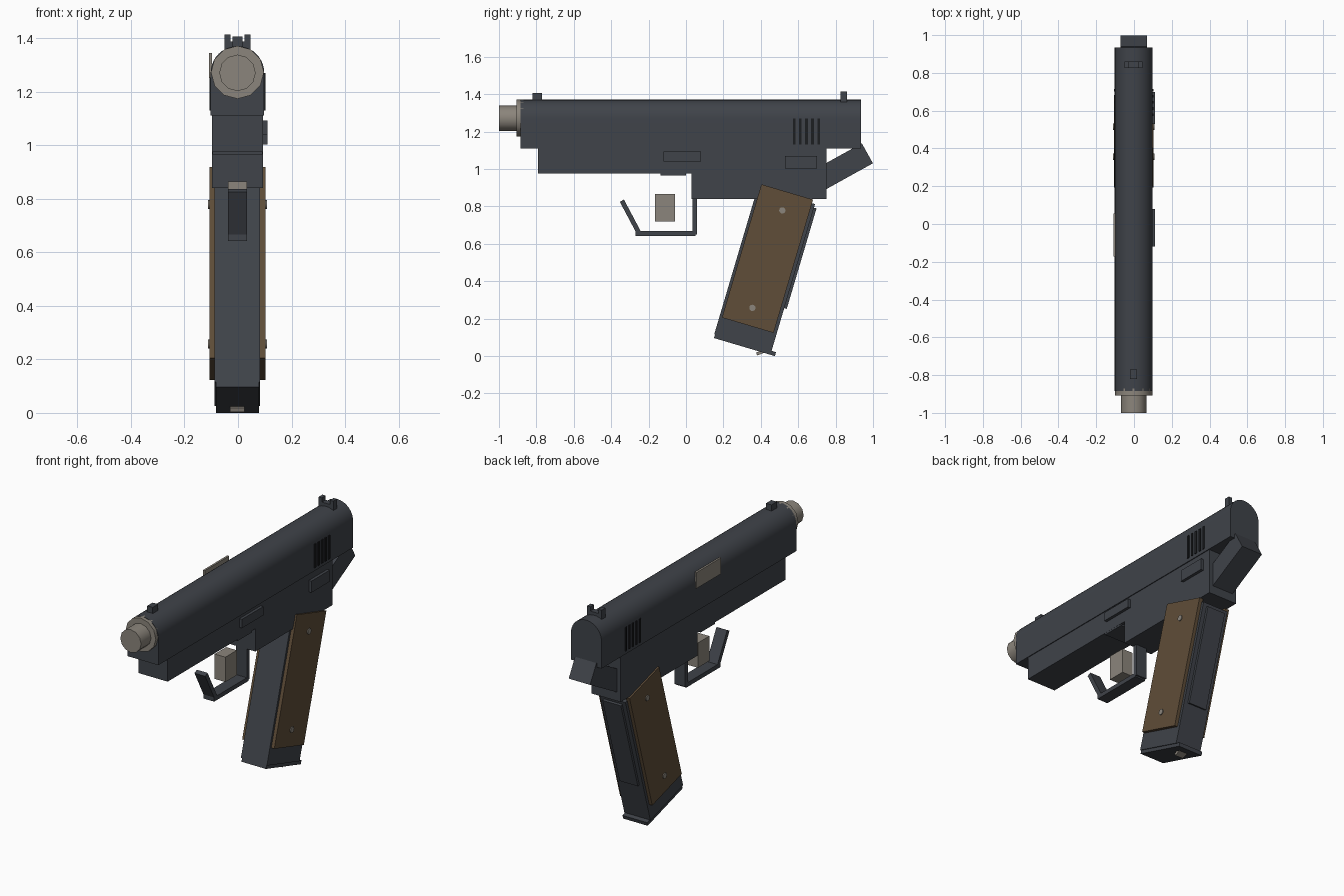
import bpy, bmesh, math
from mathutils import Vector, Matrix

if "Cube" in bpy.data.objects:
    bpy.data.objects.remove(bpy.data.objects["Cube"])

CX = -0.002  # slight sideways offset of the body


def material(name, rgb):
    m = bpy.data.materials.new(name)
    m.diffuse_color = (*rgb, 1)
    m.use_nodes = True
    m.node_tree.nodes["Principled BSDF"].inputs["Base Color"].default_value = m.diffuse_color
    return m


GUNMETAL = material("gunmetal", (0.05, 0.056, 0.067))
DARK = material("dark", (0.012, 0.013, 0.015))
STEEL = material("steel", (0.26, 0.235, 0.2))
WOOD = material("wood", (0.115, 0.075, 0.04))


def finish(name, bm, mat, smooth=False):
    bmesh.ops.recalc_face_normals(bm, faces=bm.faces)
    me = bpy.data.meshes.new(name)
    bm.to_mesh(me)
    bm.free()
    ob = bpy.data.objects.new(name, me)
    bpy.context.collection.objects.link(ob)
    me.materials.append(mat)
    if smooth:
        bpy.ops.object.select_all(action='DESELECT')
        ob.select_set(True)
        bpy.context.view_layer.objects.active = ob
        bpy.ops.object.shade_smooth_by_angle(angle=math.radians(35))
    return ob


def box(name, x, y, z, mat=GUNMETAL, frame=Matrix()):
    """Box from (min, max) ranges, optionally placed in a tilted frame."""
    bm = bmesh.new()
    bmesh.ops.create_cube(bm, size=1)
    for v in bm.verts:
        v.co = Vector([r[0] if c < 0 else r[1] for c, r in zip(v.co, (x, y, z))])
    bm.transform(Matrix.Translation((CX, 0, 0)) @ frame)
    return finish(name, bm, mat)


def cylinder(name, a, b, r, sides, mat, smooth=False):
    """Cylinder between two points."""
    a, b = Vector(a), Vector(b)
    bm = bmesh.new()
    bmesh.ops.create_cone(bm, cap_ends=True, segments=sides, radius1=r, radius2=r, depth=(b - a).length)
    rot = (b - a).to_track_quat('Z', 'Y').to_matrix().to_4x4()
    bm.transform(Matrix.Translation((a + b) / 2 + Vector((CX, 0, 0))) @ rot)
    return finish(name, bm, mat, smooth)


def tilted(y, z, degrees):
    return Matrix.Translation((0, y, z)) @ Matrix.Rotation(math.radians(degrees), 4, 'X')


def sym(h):
    return (-h, h)


# Slide: flat sides with a half-round top
bm = bmesh.new()
prof = [(-0.1, 1.11), (0.1, 1.11)]
prof += [(0.1 * math.cos(math.pi * i / 20), 1.27 + 0.1 * math.sin(math.pi * i / 20)) for i in range(21)]
face = bm.faces.new([bm.verts.new((CX + x, -0.885, z)) for x, z in prof])
ext = bmesh.ops.extrude_face_region(bm, geom=[face], use_keep_orig=True)
bmesh.ops.translate(bm, vec=(0, 1.82, 0), verts=[g for g in ext["geom"] if isinstance(g, bmesh.types.BMVert)])
finish("slide", bm, GUNMETAL, True)

# Barrel and bushing
cylinder("bushing", (0, -0.907, 1.272), (0, -0.87, 1.272), 0.099, 12, STEEL, True)
cylinder("barrel", (0, -1.0, 1.27), (0, -0.87, 1.27), 0.068, 12, STEEL, True)

# Sights
box("front_sight", sym(0.018), (-0.82, -0.77), (1.355, 1.405))
box("rear_sight_base", sym(0.048), (0.825, 0.86), (1.345, 1.388))
for side in (-1, 1):
    xs = sorted((side * 0.026, side * 0.048))
    box("rear_sight_post", xs, (0.825, 0.86), (1.38, 1.413))

# Frame
box("dust_cover", sym(0.095), (-0.79, 0.75), (0.975, 1.112))
box("lower_frame", sym(0.095), (0.03, 0.75), (0.84, 1.112))
box("frame_lip", sym(0.094), (-0.135, 0.0), (0.965, 0.98))
box("tang", sym(0.07), sym(0.17), sym(0.061), frame=tilted(0.821, 1.001, 29))

# Trigger and guard
box("trigger", sym(0.035), (-0.165, -0.058), (0.718, 0.865), STEEL)
box("guard_bottom", sym(0.035), (-0.27, 0.05), (0.642, 0.667))
box("guard_rear", sym(0.035), (0.035, 0.06), (0.65, 0.85))
box("guard_front", sym(0.035), sym(0.0125), sym(0.102), frame=tilted(-0.295, 0.74, 28))

# Grip, built in a frame tilted with its lower front corner at the origin
GRIP = tilted(0.155, 0.115, -16.5)
box("grip_core", sym(0.085), (-0.004, 0.315), (0, 0.82), frame=GRIP)
box("backstrap", sym(0.06), (0.31, 0.329), (0.24, 0.8), frame=GRIP)
box("magazine_base", sym(0.08), (0.0, 0.34), (-0.02, 0.002), frame=GRIP)
box("lanyard_nub", sym(0.027), sym(0.037), sym(0.008), STEEL, tilted(0.412, 0.023, 20))

# Parts on both flanks: panels, screws and serrations
for side in (-1, 1):
    xs = sorted((side * 0.08, side * 0.105))
    box("grip_panel", xs, (0.01, 0.298), (0.097, 0.84), WOOD, GRIP)
    for y, z in ((0.515, 0.778), (0.355, 0.257)):
        cylinder("grip_screw", (side * 0.09, y, z), (side * 0.11, y, z), 0.017, 12, STEEL, True)
    xs = sorted((side * 0.095, side * 0.105))
    for i in range(5):
        y = 0.579 + 0.0325 * i
        box("slide_serration", xs, (y - 0.007, y + 0.007), (1.13, 1.27), DARK)

# Right-side controls and left-side ejection port plate
box("slide_stop", (0.09, 0.112), (-0.12, 0.08), (1.04, 1.092))
box("safety_lever", (0.09, 0.112), (0.53, 0.7), (1.002, 1.07))
box("ejection_port", (-0.107, -0.095), (-0.172, 0.056), (1.25, 1.345), STEEL)
